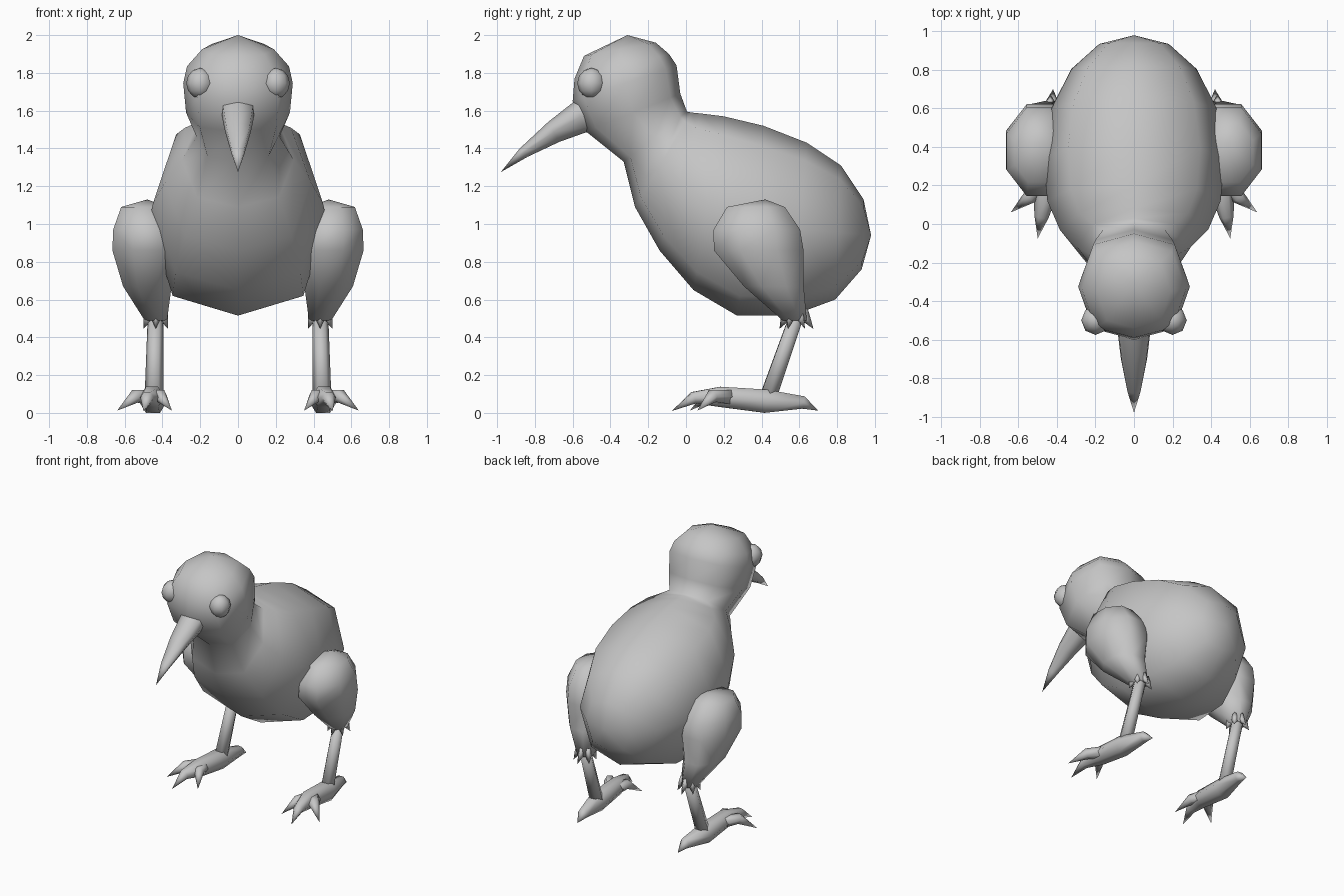
import bpy, bmesh, math
from mathutils import Vector

if "Cube" in bpy.data.objects:
    bpy.data.objects.remove(bpy.data.objects["Cube"])

grey = bpy.data.materials.new("plain grey")
grey.diffuse_color = (0.56, 0.56, 0.56, 1)
grey.use_nodes = True
grey.node_tree.nodes["Principled BSDF"].inputs["Base Color"].default_value = grey.diffuse_color


def loft(name, rings, sides=8, offset=0.0, mirror=False, upper=(1, 1), lower=(1, 1)):
    """Skin rings of (centre, half axis u, half axis v); zero axes make a point.
    upper and lower scale the diagonal corners along u and v."""
    bm = bmesh.new()
    loops = []
    for c, u, v in rings:
        loop = []
        for i in range(sides):
            a = math.tau * (i + offset) / sides
            p, q = math.cos(a), math.sin(a)
            if 0.1 < abs(q) < 0.9:
                k = upper if q > 0 else lower
                p, q = p * k[0], q * k[1]
            loop.append(bm.verts.new(c + u * p + v * q))
        loops.append(loop)
    for a, b in zip(loops, loops[1:]):
        for i in range(sides):
            j = (i + 1) % sides
            bm.faces.new((a[i], a[j], b[j], b[i]))
    for end, ring in ((loops[0], rings[0]), (loops[-1], rings[-1])):
        if ring[1].length > 0:
            bm.faces.new(end)
    bmesh.ops.remove_doubles(bm, verts=bm.verts, dist=1e-5)
    bmesh.ops.recalc_face_normals(bm, faces=bm.faces)
    return finish(name, bm, mirror)


def finish(name, bm, mirror):
    me = bpy.data.meshes.new(name)
    bm.to_mesh(me)
    bm.free()
    me.materials.append(grey)
    me.polygons.foreach_set("use_smooth", [True] * len(me.polygons))
    ob = bpy.data.objects.new(name, me)
    bpy.context.collection.objects.link(ob)
    if mirror:
        ob.modifiers.new("other side", 'MIRROR').use_mirror_merge = False
    return ob


def side_profile(rows):
    """Rings from (top y, top z, bottom y, bottom z, half width)."""
    out = []
    for ty, tz, by, bz, w in rows:
        top, low = Vector((0, ty, tz)), Vector((0, by, bz))
        out.append(((top + low) / 2, Vector((w, 0, 0)), (top - low) / 2))
    return out


def tube(name, path, sides=6, flat=1.0):
    """Tapered tube through (x, y, z, radius), mirrored to the other leg."""
    pts = [Vector(p[:3]) for p in path]
    rings = []
    for i, p in enumerate(path):
        d = (pts[min(i + 1, len(pts) - 1)] - pts[max(i - 1, 0)]).normalized()
        u = d.cross(Vector((0, 0, 1))).normalized()
        rings.append((pts[i], u * p[3], u.cross(d) * p[3] * flat))
    return loft(name, rings, sides, 0, True)


# Body, neck and head in one skin, from tail to crown
loft("body_and_head", side_profile([
    (0.98, 0.94, 0.98, 0.94, 0),
    (0.94, 1.13, 0.93, 0.76, 0.18),
    (0.82, 1.31, 0.79, 0.60, 0.325),
    (0.64, 1.43, 0.56, 0.515, 0.43),
    (0.41, 1.52, 0.27, 0.515, 0.47),
    (0.20, 1.57, 0.04, 0.65, 0.45),
    (0.08, 1.585, -0.14, 0.86, 0.385),
    (0.03, 1.59, -0.27, 1.09, 0.295),
    (0.005, 1.595, -0.33, 1.33, 0.22),
    (-0.03, 1.69, -0.53, 1.49, 0.275),
    (-0.05, 1.84, -0.60, 1.65, 0.29),
    (-0.09, 1.90, -0.59, 1.77, 0.27),
    (-0.16, 1.96, -0.54, 1.89, 0.19),
    (-0.31, 2.00, -0.31, 2.00, 0)]), upper=(1.03, 1.12), lower=(1.04, 1.12))

# Long drooping beak, broad above and narrow below
loft("beak", side_profile([
    (-0.45, 1.74, -0.40, 1.50, 0.085),
    (-0.59, 1.65, -0.53, 1.485, 0.085),
    (-0.73, 1.54, -0.67, 1.435, 0.068),
    (-0.88, 1.40, -0.84, 1.355, 0.036),
    (-0.98, 1.275, -0.98, 1.275, 0)]), upper=(1.3, 0.9), lower=(0.85, 1))

# Bulging eyes
bm = bmesh.new()
bmesh.ops.create_uvsphere(bm, u_segments=8, v_segments=6, radius=1)
for v in bm.verts:
    v.co = Vector((0.2, -0.5, 1.745)) + Vector((v.co.x * 0.074, v.co.y * 0.076, v.co.z * 0.081))
finish("eyes", bm, True)

# Thighs, from the ankle up
thigh = [(0.435, 0.575, 0.49, 0.06, 0.065), (0.48, 0.465, 0.67, 0.13, 0.16),
         (0.48, 0.385, 0.86, 0.187, 0.24), (0.485, 0.375, 0.97, 0.178, 0.232),
         (0.50, 0.37, 1.09, 0.12, 0.155), (0.48, 0.42, 1.13, 0, 0)]
loft("thighs", [(Vector((x, y, z)), Vector((rx * 1.07, 0, 0)), Vector((0, ry * 1.07, 0)))
                for x, y, z, rx, ry in thigh], 8, 0.5, True)

# Feather tufts around the ankles
for i in range(6):
    a = math.tau * (i + 0.5) / 6
    c, s = math.cos(a), math.sin(a)
    tube("ankle_tuft", [(0.435 + 0.035 * c, 0.575 + 0.04 * s, 0.54, 0.032),
                        (0.435 + 0.05 * c, 0.58 + 0.055 * s, 0.50, 0.025),
                        (0.435 + 0.075 * c, 0.585 + 0.09 * s, 0.445, 0)], 4)

# Shanks, feet and toes
tube("shanks", [(0.435, 0.595, 0.54, 0.042), (0.445, 0.43, 0.07, 0.05)])
tube("feet", [(0.42, 0.70, 0.012, 0), (0.425, 0.62, 0.055, 0.04), (0.45, 0.42, 0.062, 0.075),
              (0.455, 0.18, 0.085, 0.065), (0.48, 0.04, 0.08, 0.038), (0.50, -0.075, 0.01, 0)], 6, 0.95)
tube("outer_toes", [(0.45, 0.27, 0.08, 0.045), (0.54, 0.14, 0.09, 0.038), (0.64, 0.06, 0.012, 0)])
tube("inner_toes", [(0.45, 0.27, 0.08, 0.045), (0.41, 0.12, 0.09, 0.036), (0.35, 0.02, 0.012, 0)])
